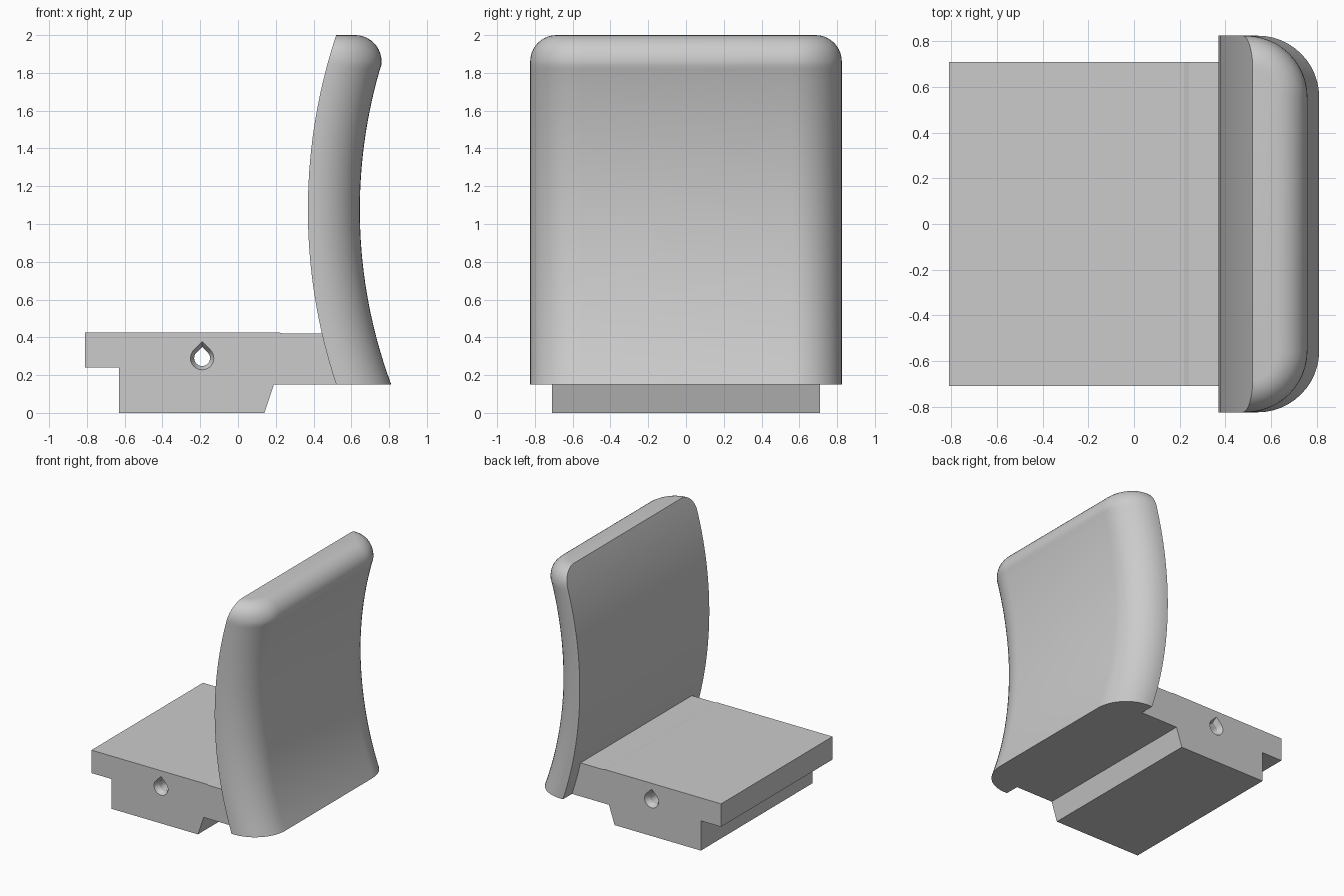
import bpy, bmesh, math

if "Cube" in bpy.data.objects:
    bpy.data.objects.remove(bpy.data.objects["Cube"])

grey = bpy.data.materials.new("plain grey")
grey.diffuse_color = (0.6, 0.6, 0.6, 1)
grey.use_nodes = True
grey.node_tree.nodes["Principled BSDF"].inputs["Base Color"].default_value = grey.diffuse_color


def loft(name, rings):
    """Closed solid skinned through rings of equal point count."""
    bm = bmesh.new()
    loops = [[bm.verts.new(p) for p in ring] for ring in rings]
    n = len(loops[0])
    for a, b in zip(loops, loops[1:]):
        for i in range(n):
            j = (i + 1) % n
            bm.faces.new((a[i], a[j], b[j], b[i]))
    bm.faces.new(loops[0])
    bm.faces.new(loops[-1])
    bmesh.ops.recalc_face_normals(bm, faces=bm.faces[:])
    mesh = bpy.data.meshes.new(name)
    bm.to_mesh(mesh)
    bm.free()
    mesh.materials.append(grey)
    obj = bpy.data.objects.new(name, mesh)
    bpy.context.collection.objects.link(obj)
    return obj


def smooth(obj, angle):
    bpy.ops.object.select_all(action='DESELECT')
    obj.select_set(True)
    bpy.context.view_layer.objects.active = obj
    bpy.ops.object.shade_smooth_by_angle(angle=math.radians(angle))


# Curved backrest: two concentric arcs, rounded top edge and rounded sides
CX, CZ, R_IN, R_OUT = 3.30, 1.075, 2.93, 2.655
FILLET, TOP, BOTTOM, HALF, FLAT = 0.14, 2.0, 0.15, 0.825, 0.555
FZ = TOP - FILLET


def back_section(z):
    inner = CX - math.sqrt(R_IN ** 2 - (z - CZ) ** 2)
    drop = math.sqrt(max(0, FILLET ** 2 - (z - FZ) ** 2))
    if z > 1.82:
        outer = 0.62 + drop
    else:
        outer = CX - math.sqrt(R_OUT ** 2 - (z - CZ) ** 2)
    half = HALF - FILLET + drop if z > FZ else HALF
    depth = min(0.27, outer - inner - 0.002)
    side = []
    for k in range(13):
        t = math.pi / 2 * k / 12
        side.append((outer - depth + depth * math.sin(t),
                     FLAT + (half - FLAT) * math.cos(t)))
    side = [(inner, half)] + side
    return ([(x, y, z) for x, y in side]
            + [(x, -y, z) for x, y in reversed(side)])


levels = [BOTTOM + (1.82 - BOTTOM) * i / 28 for i in range(29)] + [1.84]
levels += [FZ + FILLET * math.sin(math.pi / 2 * i / 10) for i in range(11)]
backrest = loft("backrest", [back_section(z) for z in levels])
smooth(backrest, 35)

# Stepped seat block, extruded across the width
WIDTH = 0.71
profile = [(-0.81, 0.24), (-0.63, 0.24), (-0.63, 0), (0.14, 0), (0.19, 0.15),
           (0.525, 0.15), (0.46, 0.42), (0.24, 0.42), (0.22, 0.425),
           (-0.81, 0.425)]
seat = loft("seat_block", [[(x, y, z) for x, z in profile]
                           for y in (-WIDTH, WIDTH)])


# Teardrop cross hole with a flared mouth at both ends
def teardrop(y, r):
    pts = [(-0.19, y, 0.29 + r * math.sqrt(2))]
    for k in range(25):
        a = math.radians(135 + 270 * k / 24)
        pts.append((-0.19 + r * math.cos(a), y, 0.29 + r * math.sin(a)))
    return pts


cutter = loft("hole_cutter", [teardrop(y, r) for y, r in (
    (-WIDTH - 0.02, 0.072), (-WIDTH + 0.04, 0.042),
    (WIDTH - 0.04, 0.042), (WIDTH + 0.02, 0.072))])
cutter.hide_render = True
cutter.hide_set(True)
cut = seat.modifiers.new("cross hole", 'BOOLEAN')
cut.object = cutter
cut.operation = 'DIFFERENCE'
cut.solver = 'EXACT'
